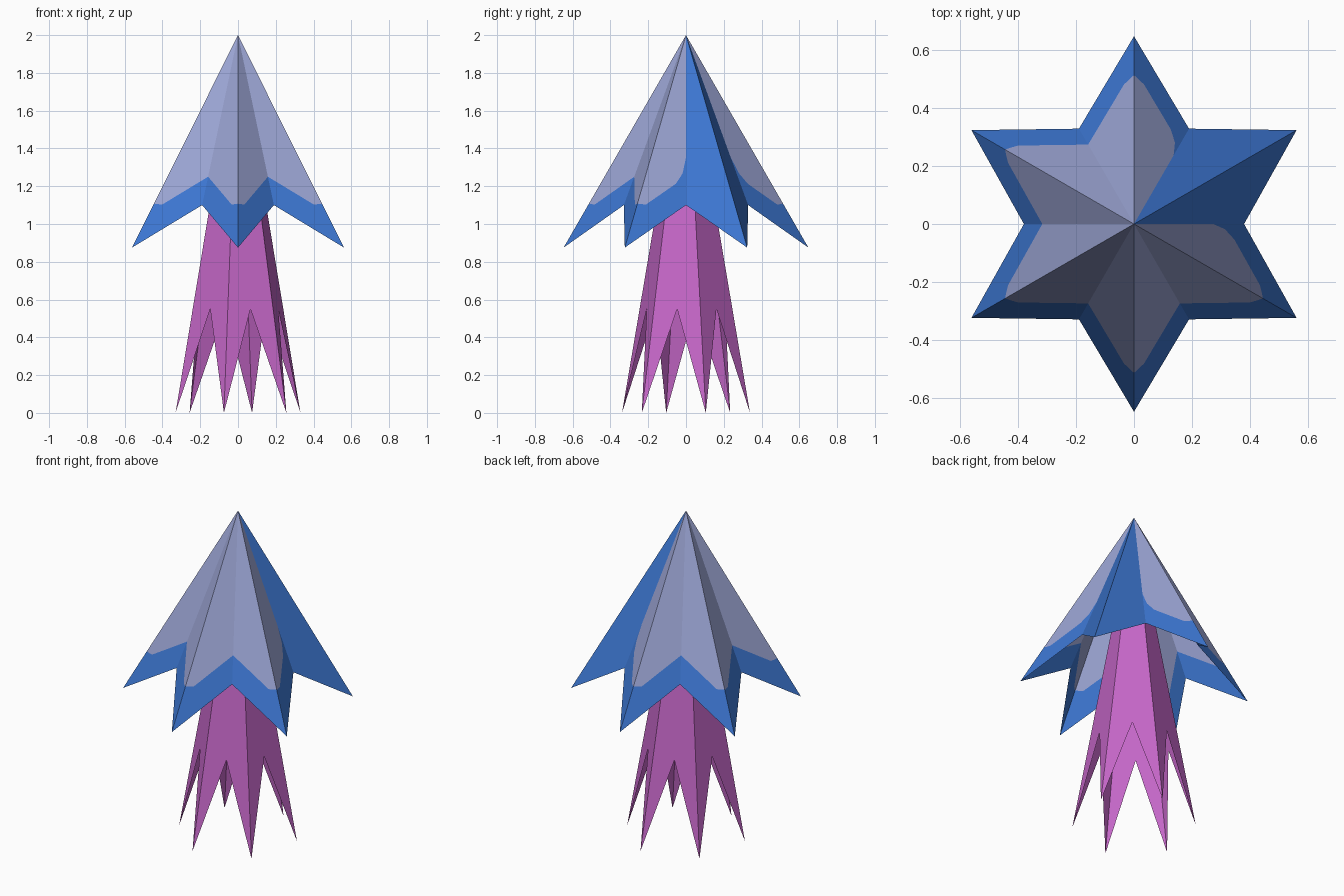
import bpy, bmesh
from math import cos, sin, radians
from mathutils import Vector

cube = bpy.data.objects.get("Cube")
if cube:
    bpy.data.objects.remove(cube)

APEX = Vector((0, 0, 2))


def material(name, rgb):
    mat = bpy.data.materials.new(name)
    mat.use_nodes = True
    mat.diffuse_color = (*rgb, 1)
    mat.node_tree.nodes["Principled BSDF"].inputs["Base Color"].default_value = (*rgb, 1)
    return mat


def polar(radius, degrees, z):
    a = radians(degrees)
    return Vector((radius * cos(a), radius * sin(a), z))


def add_face(bm, points, mat=0):
    face = bm.faces.new([bm.verts.new(p) for p in points])
    face.material_index = mat


def finish(bm, name, mats):
    bmesh.ops.remove_doubles(bm, verts=bm.verts, dist=0.0005)
    mesh = bpy.data.meshes.new(name)
    bm.to_mesh(mesh)
    bm.free()
    for mat in mats:
        mesh.materials.append(mat)
    obj = bpy.data.objects.new(name, mesh)
    bpy.context.collection.objects.link(obj)


lavender = material("lavender grey", (0.32, 0.365, 0.64))
blue = material("blue", (0.045, 0.18, 0.63))
magenta = material("magenta", (0.56, 0.135, 0.58))

# Border between panel and rim: (position from tip to valley, distance from apex)
TIP_CURVE = [(0, 0.793), (0.1, 0.812), (0.22, 0.833)]
OPEN_END = [(1, 0.833)]
ROUND_END = [(0.8, 0.833), (0.93, 0.8), (1, 0.72)]

# Folded six-pointed canopy: grey panels, blue rim, one all-blue point
bm = bmesh.new()
for k in range(6):
    tip = polar(0.648, 30 + 60 * k, 0.875)
    for side in (-1, 1):
        valley_angle = (30 + 60 * k + 30 * side) % 360
        valley = polar(0.38, valley_angle, 1.1)
        if k == 0:
            parts = [([APEX, tip, valley], 1)]
        else:
            end = ROUND_END if valley_angle in (0, 60) else OPEN_END
            border = [APEX.lerp(tip.lerp(valley, u), f) for u, f in TIP_CURVE + end]
            parts = [([APEX] + border, 0), ([tip, valley] + border[::-1], 1)]
        for points, mat in parts:
            add_face(bm, points if side > 0 else points[::-1], mat)
finish(bm, "star_canopy", [lavender, blue])

# Six-sided tail cone, notched into long spikes
bm = bmesh.new()
for k in range(6):
    angle = 17.6 + 60 * k
    a, b = polar(0.347, angle, 0), polar(0.347, angle + 60, 0)
    notch = APEX.lerp((a + b) / 2, 0.725)
    add_face(bm, [APEX, a, notch])
    add_face(bm, [APEX, notch, b])
finish(bm, "spiked_tail", [magenta])
